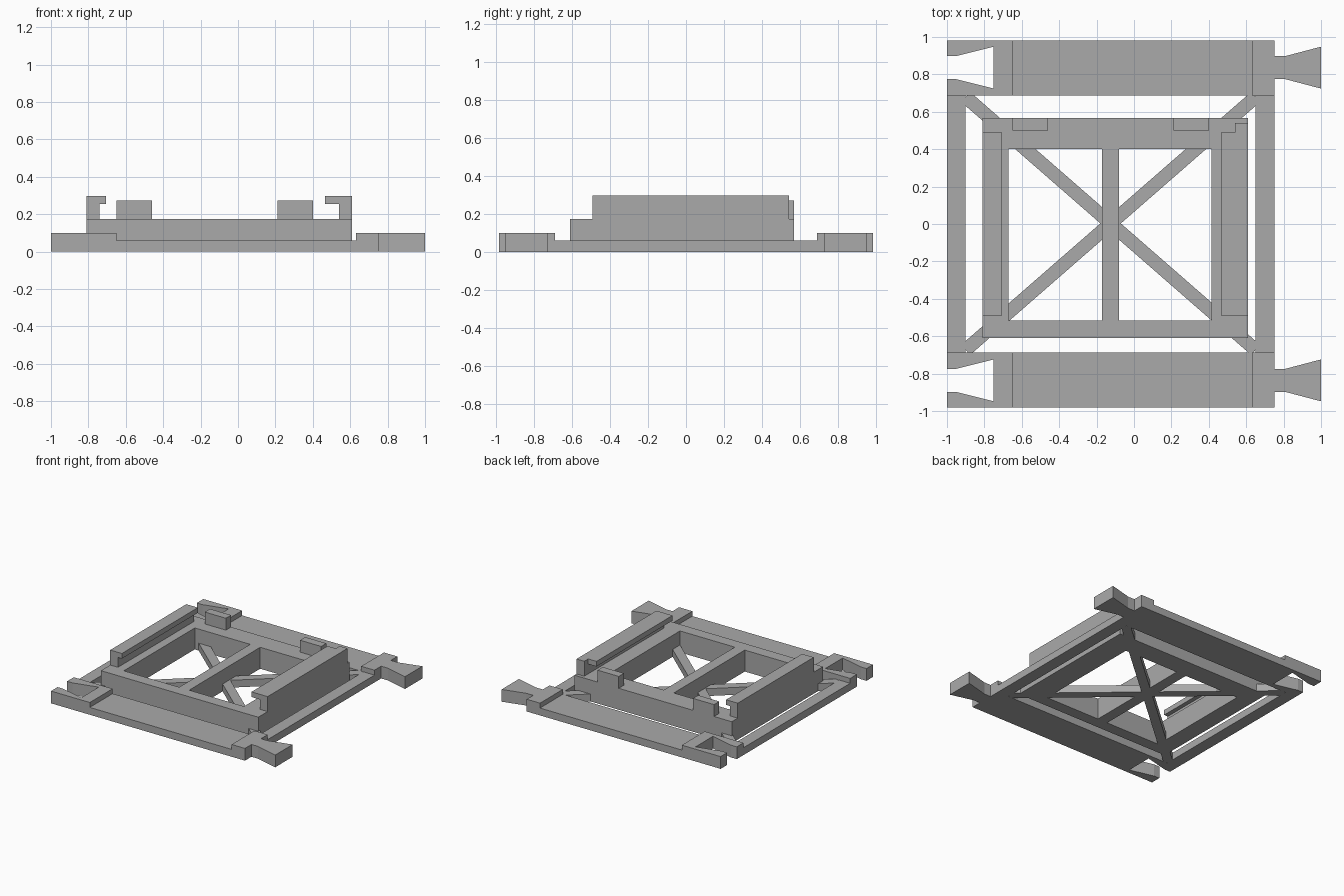
import bpy
import bmesh
from mathutils import Vector

cube = bpy.data.objects.get("Cube")
if cube:
    bpy.data.objects.remove(cube, do_unlink=True)

grey = bpy.data.materials.new("plain grey")
grey.use_nodes = True
GREY = (0.4, 0.4, 0.4, 1)
grey.diffuse_color = GREY
grey.node_tree.nodes["Principled BSDF"].inputs["Base Color"].default_value = GREY

BASE, BLOCK, DECK, LIP, TOP = 0.06, 0.1, 0.175, 0.255, 0.297


def prism(name, outline, z0, z1, axis="z"):
    """Extrude a flat outline; axis 'y' treats it as an x-z profile."""
    bm = bmesh.new()

    def place(a, b, c):
        return (a, b, c) if axis == "z" else (a, c, b)

    face = bm.faces.new([bm.verts.new(place(a, b, z0)) for a, b in outline])
    new = bmesh.ops.extrude_face_region(bm, geom=[face])["geom"]
    shift = Vector(place(0, 0, z1 - z0))
    bmesh.ops.translate(bm, vec=shift, verts=[v for v in new if isinstance(v, bmesh.types.BMVert)])
    bmesh.ops.recalc_face_normals(bm, faces=bm.faces)
    mesh = bpy.data.meshes.new(name)
    bm.to_mesh(mesh)
    bm.free()
    mesh.materials.append(grey)
    obj = bpy.data.objects.new(name, mesh)
    bpy.context.collection.objects.link(obj)
    return obj


def box(name, x0, x1, y0, y1, z0, z1):
    return prism(name, [(x0, y0), (x1, y0), (x1, y1), (x0, y1)], z0, z1)


# Front and back rails with a dovetail at one end and a socket at the other
MID, IN, OUT = 0.836, 0.688, 0.982
NECK, FLARE = 0.062, 0.112
for side, s in (("front", -1), ("back", 1)):
    box(side + "_rail", -0.65, 0.63, s * IN, s * OUT, 0, BASE)
    tail = [(0.63, IN), (0.75, IN), (0.75, MID - NECK), (0.81, MID - NECK), (1, MID - FLARE),
            (1, MID + FLARE), (0.81, MID + NECK), (0.75, MID + NECK), (0.75, OUT), (0.63, OUT)]
    socket = [(-0.65, IN), (-1, IN), (-1, MID - NECK), (-0.95, MID - NECK), (-0.75, MID - FLARE),
              (-0.75, MID + FLARE), (-0.95, MID + NECK), (-1, MID + NECK), (-1, OUT), (-0.65, OUT)]
    prism(side + "_dovetail_block", [(x, s * y) for x, y in tail], 0, BLOCK)
    prism(side + "_socket_block", [(x, s * y) for x, y in socket], 0, BLOCK)

# Side rails
box("right_rail", -1, -0.9, -IN, IN, 0, BASE)
box("left_rail", 0.65, 0.75, -IN, IN, 0, BASE)

# Crossed braces
center = Vector((-0.125, 0.003))
for name, s in (("rising_brace", 1), ("falling_brace", -1)):
    reach = Vector((0.775, s * 0.676))
    half = Vector((-reach.y, reach.x)).normalized() * 0.036
    corners = [center - reach - half, center + reach - half,
               center + reach + half, center - reach + half]
    prism(name, [tuple(c) for c in corners], 0, BASE)

# Raised inner frame and its middle bar
box("frame_front", -0.81, 0.61, -0.61, -0.515, 0, DECK)
box("frame_back", -0.81, 0.61, 0.4, 0.567, 0, DECK)
box("frame_right", -0.81, -0.67, -0.515, 0.4, 0, DECK)
box("frame_left", 0.415, 0.61, -0.515, 0.4, 0, DECK)
box("middle_bar", -0.17, -0.08, -0.515, 0.4, 0, DECK)


# Hooked clamps along both sides
def clamp(name, outer, wall, lip):
    profile = [(outer, DECK), (wall, DECK), (wall, LIP), (lip, LIP), (lip, TOP), (outer, TOP)]
    prism(name, profile, -0.49, 0.49, "y")


clamp("right_clamp", -0.81, -0.74, -0.705)
clamp("left_clamp", 0.61, 0.54, 0.465)
box("left_clamp_end", 0.54, 0.61, 0.49, 0.54, DECK, TOP)

# Stop blocks on the back of the frame
for name, x0, x1 in (("right_stop", -0.65, -0.46), ("left_stop", 0.21, 0.4)):
    box(name, x0, x1, 0.5, 0.567, DECK, 0.272)
